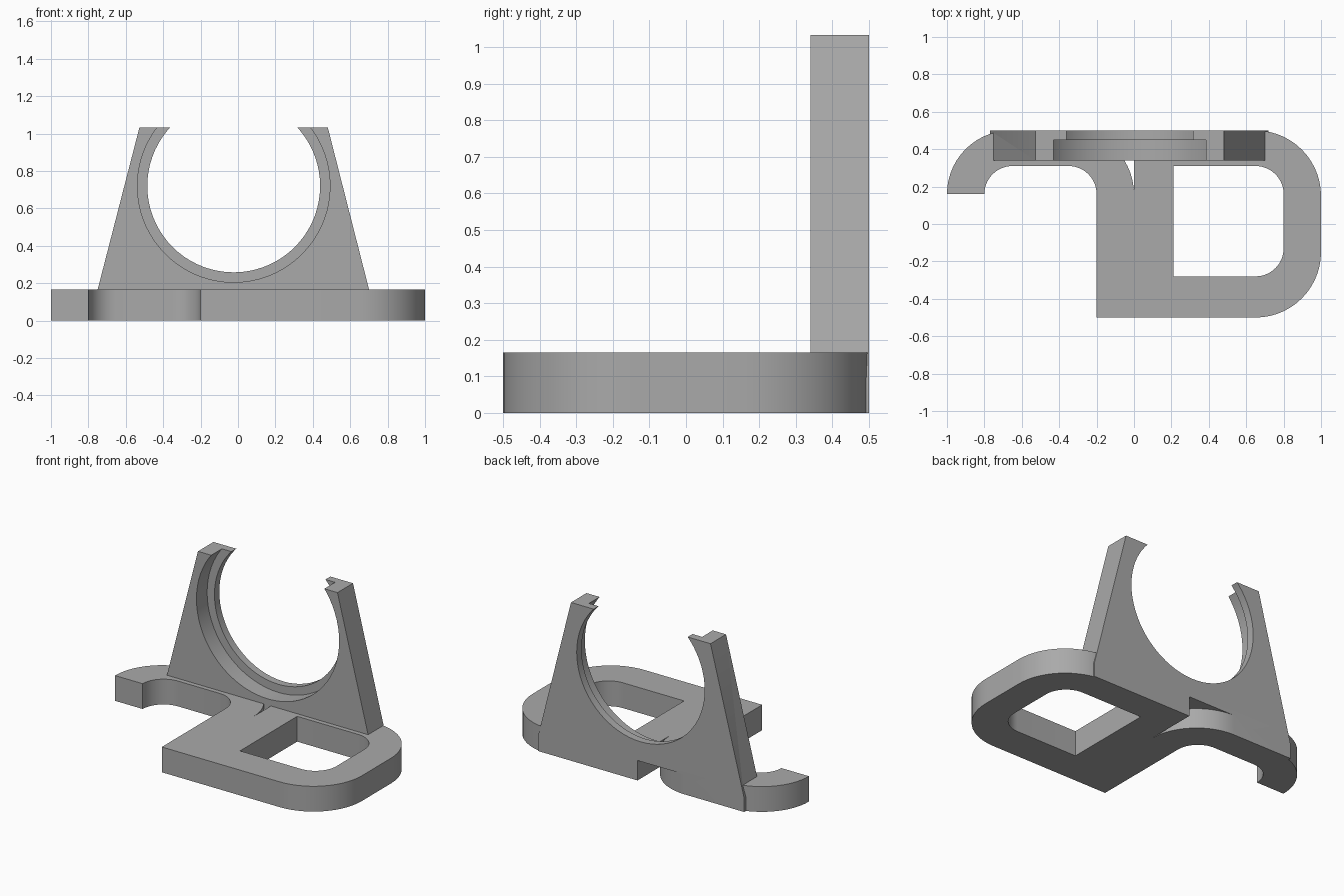
import bpy, bmesh
from math import radians, cos, sin
from mathutils import Vector

cube = bpy.data.objects.get("Cube")
if cube:
    bpy.data.objects.remove(cube)

grey = bpy.data.materials.new("mid grey")
grey.use_nodes = True
COLOUR = (0.4, 0.4, 0.4, 1)
grey.diffuse_color = COLOUR
grey.node_tree.nodes["Principled BSDF"].inputs["Base Color"].default_value = COLOUR


def arc(cx, cy, r, start, end, steps=14):
    """Points along an arc, angles in degrees."""
    angles = [radians(start + (end - start) * i / steps) for i in range(steps + 1)]
    return [(cx + r * cos(a), cy + r * sin(a)) for a in angles]


def prism(name, outline, low, high, upright=False):
    """Extrude an outline along z, or along y when upright."""
    place = (lambda u, v, d: Vector((u, d, v))) if upright else (lambda u, v, d: Vector((u, v, d)))
    bm = bmesh.new()
    face = bm.faces.new([bm.verts.new(place(u, v, low)) for u, v in outline])
    grown = bmesh.ops.extrude_face_region(bm, geom=[face])["geom"]
    shift = place(0, 0, high - low)
    bmesh.ops.translate(bm, vec=shift, verts=[g for g in grown if isinstance(g, bmesh.types.BMVert)])
    bmesh.ops.recalc_face_normals(bm, faces=bm.faces)
    mesh = bpy.data.meshes.new(name)
    bm.to_mesh(mesh)
    bm.free()
    mesh.materials.append(grey)
    obj = bpy.data.objects.new(name, mesh)
    bpy.context.collection.objects.link(obj)
    return obj


def combine(target, other, operation):
    """Apply a boolean and discard the second body."""
    mod = target.modifiers.new(operation.lower(), 'BOOLEAN')
    mod.operation = operation
    mod.solver = 'EXACT'
    mod.object = other
    bpy.context.view_layer.objects.active = target
    bpy.ops.object.modifier_apply(modifier=mod.name)
    bpy.data.objects.remove(other)


# Base plate: hooked arch on the right, rounded loop on the left
base_outline = (
    [(-0.2, -0.5)]
    + arc(0.65, -0.15, 0.35, -90, 0)
    + arc(0.65, 0.15, 0.35, 0, 90)
    + [(0, 0.5)]
    + arc(-0.34, 0.16, 0.34, 0, 90)
    + arc(-0.66, 0.16, 0.34, 90, 180)
    + arc(-0.65, 0.16, 0.15, 180, 90)
    + arc(-0.35, 0.16, 0.15, 90, 0)
)
bracket = prism("bracket", base_outline, 0, 0.165)

# Window through the loop
window = [(0.21, -0.28)] + arc(0.65, -0.13, 0.15, -90, 0) + arc(0.65, 0.16, 0.15, 0, 90) + [(0.21, 0.31)]
combine(bracket, prism("window_cutter", window, -0.1, 0.3), 'DIFFERENCE')

# Upright cradle wall with a notch under its middle
wall_outline = [(-0.527, 1.033), (-0.77, 0.09), (-0.77, 0), (-0.34, 0), (-0.34, 0.13),
                (0, 0.13), (0, 0), (0.72, 0), (0.72, 0.09), (0.48, 1.033)]
wall = prism("cradle_wall", wall_outline, 0.34, 0.5, upright=True)

# Open round seat: wide bore in front, narrow lip behind
for radius, front, back in ((0.462, 0.2, 0.7), (0.515, 0.2, 0.45)):
    circle = arc(-0.023, 0.72, radius, 0, 360, 72)[:-1]
    combine(wall, prism("seat_cutter", circle, front, back, upright=True), 'DIFFERENCE')

combine(bracket, wall, 'UNION')

bpy.ops.object.select_all(action='DESELECT')
bracket.select_set(True)
bpy.context.view_layer.objects.active = bracket
bpy.ops.object.shade_smooth_by_angle(angle=radians(30))
